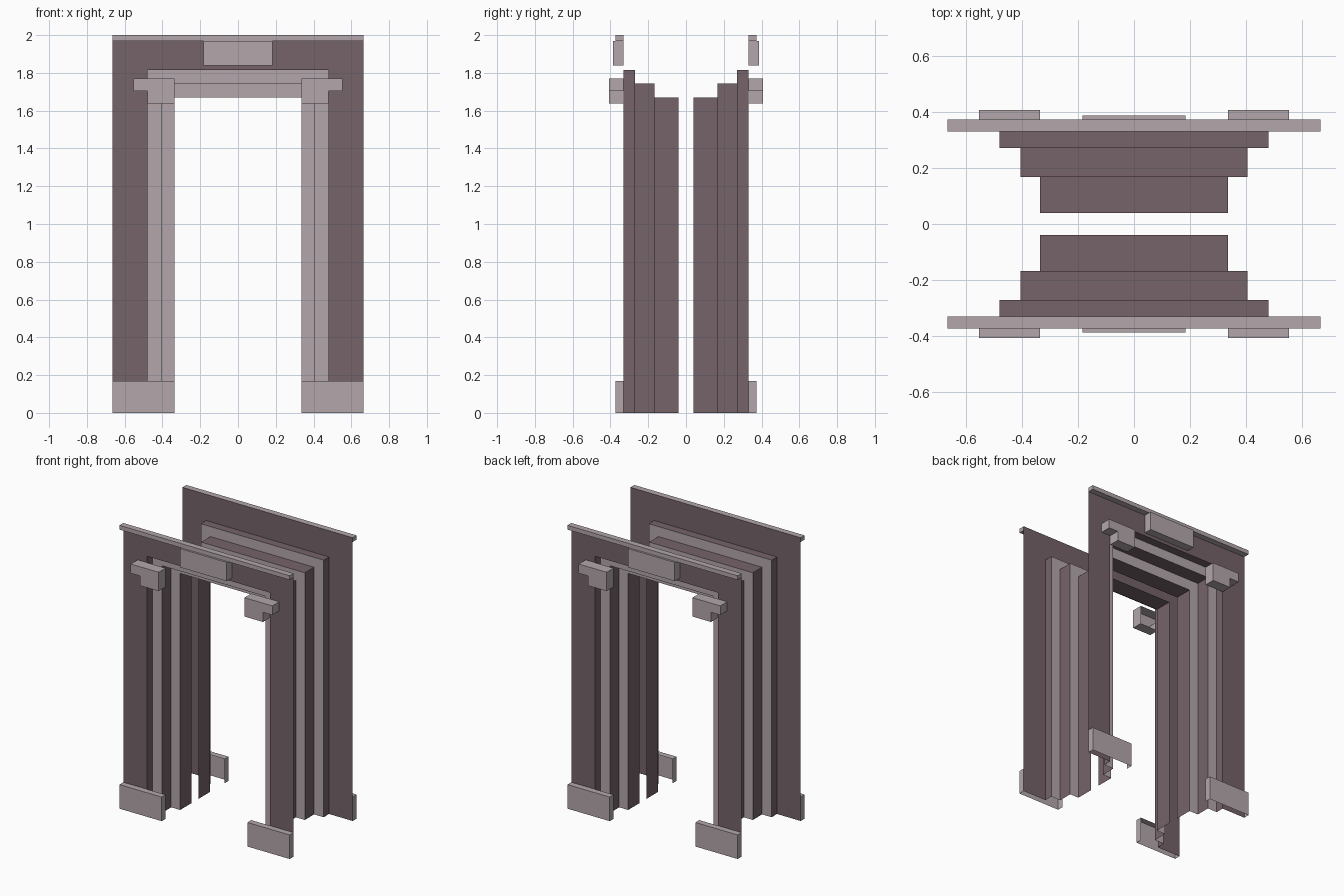
import bpy
import bmesh

cube = bpy.data.objects.get("Cube")
if cube:
    bpy.data.objects.remove(cube, do_unlink=True)


def make_material(name, rgb):
    mat = bpy.data.materials.new(name)
    mat.use_nodes = True
    color = (*rgb, 1.0)
    mat.diffuse_color = color
    mat.node_tree.nodes["Principled BSDF"].inputs["Base Color"].default_value = color
    return mat


DARK = make_material("dark mauve stone", (0.178, 0.125, 0.138))
LIGHT = make_material("pale trim stone", (0.451, 0.386, 0.407))
WALL = -0.33  # plane of the front wall sheet


def finish(bm, name, materials, mirror_x):
    """Turn a bmesh into an object and mirror it to the other sides."""
    mesh = bpy.data.meshes.new(name)
    bm.to_mesh(mesh)
    bm.free()
    for mat in materials:
        mesh.materials.append(mat)
    obj = bpy.data.objects.new(name, mesh)
    bpy.context.collection.objects.link(obj)
    mod = obj.modifiers.new("Mirror", 'MIRROR')
    mod.use_axis = (mirror_x, True, False)
    mod.use_mirror_merge = False
    return obj


def portal(name, rings):
    """Bridge door-shaped rings (half width, height, y) into a stepped reveal."""
    bm = bmesh.new()
    loops = [[bm.verts.new(p) for p in ((-w, y, 0), (-w, y, h), (w, y, h), (w, y, 0))]
             for w, h, y in rings]
    for step, (a, b) in enumerate(zip(loops, loops[1:])):
        flat = rings[step][2] == rings[step + 1][2]
        for i in range(3):
            face = bm.faces.new((a[i], b[i], b[i + 1], a[i + 1]))
            # the narrow ledges facing outward are pale, the rest is dark
            face.material_index = 1 if flat and step > 0 else 0
    return finish(bm, name, (DARK, LIGHT), False)


def relief(name, outline, front, mirror_x):
    """Raise an x-z outline off the wall, open behind and on the ground."""
    bm = bmesh.new()
    near = [bm.verts.new((x, front, z)) for x, z in outline]
    far = [bm.verts.new((x, WALL, z)) for x, z in outline]
    bm.faces.new(near)
    for i in range(len(outline)):
        j = (i + 1) % len(outline)
        if outline[i][1] + outline[j][1] > 0:
            bm.faces.new((near[j], near[i], far[i], far[j]))
    return finish(bm, name, (LIGHT,), mirror_x)


def rect(x0, x1, z0, z1):
    return [(x0, z0), (x1, z0), (x1, z1), (x0, z1)]


# Wall sheet and stepped reveal
portal("stepped_door_frame", [
    (0.665, 2.0, WALL), (0.48, 1.815, WALL),
    (0.48, 1.815, -0.27), (0.405, 1.745, -0.27),
    (0.405, 1.745, -0.167), (0.335, 1.67, -0.167),
    (0.335, 1.67, -0.04)])

# Pale trim on the wall
relief("top_cornice", rect(-0.665, 0.665, 1.97, 2.0), -0.373, False)
relief("keystone_block", rect(-0.183, 0.183, 1.838, 1.97), -0.387, False)
relief("base_block", rect(0.335, 0.665, 0, 0.17), -0.373, True)
relief("capital", [(0.335, 1.637), (0.48, 1.637), (0.48, 1.705),
                   (0.553, 1.705), (0.553, 1.77), (0.335, 1.77)], -0.407, True)
